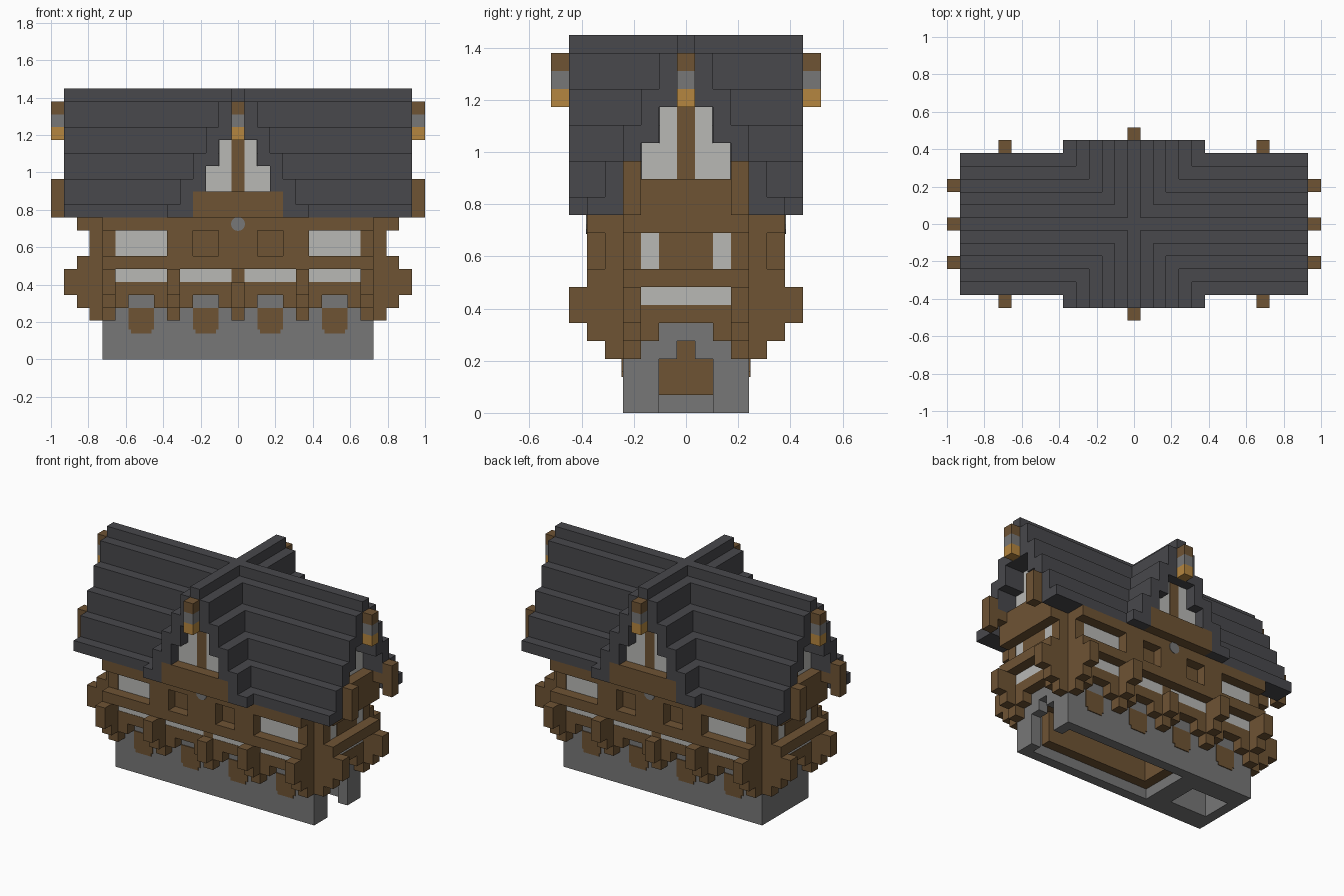
import bpy, bmesh, math
from mathutils import Matrix, Vector

if "Cube" in bpy.data.objects:
    bpy.data.objects.remove(bpy.data.objects["Cube"])

U = 2 / 29  # size of one block


def material(name, rgb):
    m = bpy.data.materials.new(name)
    m.use_nodes = True
    m.diffuse_color = (*rgb, 1)
    m.node_tree.nodes["Principled BSDF"].inputs["Base Color"].default_value = (*rgb, 1)
    return m


SLATE = material("dark slate", (.065, .065, .072))
WOOD = material("brown timber", (.157, .087, .034))
PLASTER = material("pale plaster", (.48, .48, .46))
STONE = material("grey stone", (.185, .185, .185))
GLOW = material("amber lantern", (.46, .24, .05))


def add_box(bm, x, y, z, shrink=0):
    """Box over inclusive block ranges; a single number is one block."""
    lo, hi = [], []
    for axis, r in enumerate((x, y, z)):
        a, b = r if isinstance(r, tuple) else (r, r)
        shift = 0 if axis == 2 else .5
        inset = 0 if axis == 2 else shrink
        lo.append((a - shift + inset) * U)
        hi.append((b + 1 - shift - inset) * U)
    lo, hi = Vector(lo), Vector(hi)
    size = Matrix.Diagonal((*(hi - lo), 1))
    bmesh.ops.create_cube(bm, size=1, matrix=Matrix.Translation((lo + hi) / 2) @ size)


def flip(r):
    return (-r[1], -r[0]) if isinstance(r, tuple) else -r


def part(name, mat, boxes, mirror="", shrink=0):
    bm = bmesh.new()
    seen = set()
    for x, y, z in boxes:
        for mx in ([x, flip(x)] if "x" in mirror else [x]):
            for my in ([y, flip(y)] if "y" in mirror else [y]):
                if (mx, my, z) not in seen:
                    seen.add((mx, my, z))
                    add_box(bm, mx, my, z, shrink)
    me = bpy.data.meshes.new(name)
    bm.to_mesh(me)
    bm.free()
    me.materials.append(mat)
    ob = bpy.data.objects.new(name, me)
    bpy.context.collection.objects.link(ob)
    return ob


def span(n):
    return (-n, n)


# Stone base, hollow below, with a doorway in the left end
part("foundation_walls", STONE, [(span(10), 3, (0, 4))], "y")
part("foundation_end", STONE, [(-10, span(2), (0, 4))])
part("doorway_surround", STONE,
     [(10, 2, (0, 4)), (10, 1, (3, 4)), (10, 0, 4)], "y")
part("cellar_partition", STONE, [((-5, -4), span(2), (0, 4)), ((-9, -6), 2, (0, 4))], "y")
part("cellar_ceiling", PLASTER, [((-9, -6), span(1), 3)])
part("cellar_lining", WOOD,
     [((-3, 9), span(2), 4), ((-3, 8), 2, (1, 3)), (-3, span(2), (1, 3))], "y")

# Small shutters on the base
part("cellar_shutters", WOOD,
     [((a, a + 1), 3.08, (2.3, 3)) for a in (2, 7)]
     + [((a + .2, a + .8), 3.08, (2, 3)) for a in (2, 7)], "xy")

# Plaster core of the upper floor, slightly behind the timber
part("plaster_walls", PLASTER,
     [(span(11), span(3), (6, 9)), (span(10), span(4), (6, 9))], shrink=.03)

# Timber frame: corner posts, beams and sills
part("corner_posts", WOOD, [(10, 4, (3, 10)), (11, 3, (3, 10))], "xy")
part("floor_beams", WOOD, [(span(10), span(4), 5), (span(11), span(3), 5)])
part("sill_beams", WOOD,
     [(span(10), span(5), 7), (span(12), span(3), 7)])
part("top_beams", WOOD,
     [(span(10), span(5), 10), (span(12), span(3), 10)])
part("side_window_panels", WOOD, [(11, span(1), (8, 9))], "x")

# Stepped brackets carrying the overhang
steps = ((4, 3), (5, 4), (6, (5, 6)))
part("long_side_brackets", WOOD,
     [(x, (4, out), z) for x in (0, 5, 10) for out, z in steps if x or out < 6]
     + [(x, 4, 6) for x in (0, 5)] + [(0, 5, 5)]
     + [((4, 6), 4, 4), (span(1), 4, 4), (9, 4, 4)], "xy")
part("end_brackets", WOOD,
     [((11, out + 7), 3, z) for out, z in steps] + [(11, 2, 4)], "xy")

# Projecting centre bays with recessed windows
part("bay_frames", WOOD,
     [((4, 5), 5, (8, 9)), (1, 5, (8, 9)), (0, 5, (8, 9))], "xy")
part("bay_window_panels", WOOD, [(span(5), 4, (8, 9))], "y")


# Round stone bosses on the bays
for side, label in ((-1, "front"), (1, "back")):
    bpy.ops.mesh.primitive_cylinder_add(
        vertices=12, radius=U * .55, depth=U * .3,
        location=(0, side * 5.4 * U, 10.5 * U), rotation=(math.pi / 2, 0, 0))
    boss = bpy.context.object
    boss.name = label + "_stone_boss"
    boss.data.materials.append(STONE)

# Gables: beams, plaster and centre post
part("bay_gable_beams", WOOD, [(span(3), (5, 6), (11, 12))], "y")
part("end_gable_beams", WOOD, [((11, 12), span(3), (11, 12))], "x")
gable = ((2, (13, 14)), (1, (15, 16)))
part("bay_gable_plaster", PLASTER, [(span(w), 5, z) for w, z in gable], "y", .03)
part("end_gable_plaster", PLASTER, [(11, span(w), z) for w, z in gable], "x", .03)
part("bay_gable_posts", WOOD, [(0, 5, (13, 16))], "y")
part("end_gable_posts", WOOD, [(11, 0, (13, 16))], "x")
part("eave_hooks", WOOD, [((12, 14), 3, 12), (14, 3, (11, 13))], "xy")

# Stepped crossing roofs
layers = [(k, (min(17, max(11, 19 - 2 * k)), 21 - 2 * k if k else 20)) for k in range(6)]
part("main_roof", SLATE, [(span(13), k, z) for k, z in layers], "y")
part("cross_roof", SLATE, [(k, span(6), z) for k, z in layers], "x")

# Hanging lanterns at the four ridge ends
for name, mat, z in (("lantern_caps", WOOD, 19), ("lantern_bands", STONE, 18),
                     ("lantern_lights", GLOW, 17)):
    part(name, mat, [(0, 7, z)], "y")
    part("end_" + name, mat, [(14, 0, z)], "x")
